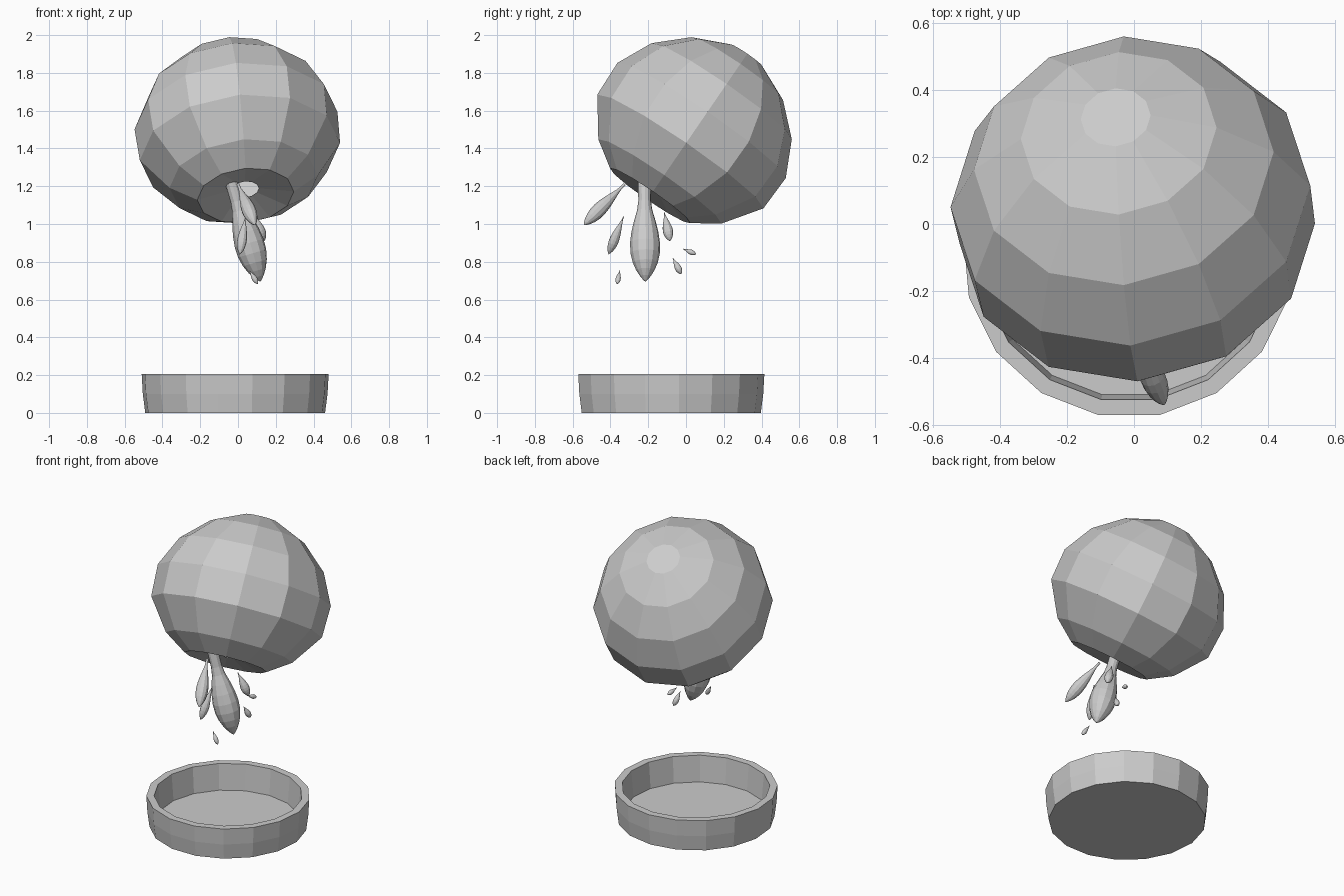
import bpy, bmesh
from math import sin, cos, pi, radians
from mathutils import Matrix, Vector

cube = bpy.data.objects.get("Cube")
if cube:
    bpy.data.objects.remove(cube, do_unlink=True)

grey = bpy.data.materials.new("plain_grey")
grey.use_nodes = True
grey.diffuse_color = (0.6, 0.6, 0.6, 1)
grey.node_tree.nodes["Principled BSDF"].inputs["Base Color"].default_value = (0.6, 0.6, 0.6, 1)


def lathe(name, profile, sides, matrix, phase=0.0, cap_start=True, smooth=False):
    """Turn (radius, height) points around z, close the ends, then place."""
    bm = bmesh.new()
    rings = []
    for r, z in profile:
        angles = [phase + 2 * pi * i / sides for i in range(sides)]
        rings.append([bm.verts.new((r * cos(a), r * sin(a), z)) for a in angles])
    for low, high in zip(rings, rings[1:]):
        for i in range(sides):
            j = (i + 1) % sides
            bm.faces.new((low[i], low[j], high[j], high[i]))
    if cap_start:
        bm.faces.new(rings[0][::-1])
    bm.faces.new(rings[-1])
    bm.transform(matrix)
    bmesh.ops.recalc_face_normals(bm, faces=bm.faces)
    for face in bm.faces:
        face.smooth = smooth
    mesh = bpy.data.meshes.new(name)
    bm.to_mesh(mesh)
    bm.free()
    mesh.materials.append(grey)
    obj = bpy.data.objects.new(name, mesh)
    bpy.context.collection.objects.link(obj)
    return obj


def drop(name, top, bottom, radius, stem=0.1, sides=12, steps=14):
    """Teardrop, thin at the top and round at the bottom."""
    top, bottom = Vector(top), Vector(bottom)
    axis = bottom - top
    profile = []
    for k in range(steps + 1):
        s = 0.5 - 0.5 * cos(pi * k / steps)
        r = max(sin(pi * s ** 1.6), 0) ** 0.75
        r = max(r, stem if s < 0.5 else 0.04)
        profile.append((radius * r, s * axis.length))
    turn = Vector((0, 0, 1)).rotation_difference(axis).to_matrix().to_4x4()
    lathe(name, profile, sides, Matrix.Translation(top) @ turn)


# Tilted round vessel: recessed spout hole, tapered underside, rounded body
tilt = Matrix.Rotation(radians(-34.4), 4, "X") @ Matrix.Rotation(radians(-6), 4, "Y")
vessel = [(0.075, 0.04), (0.257, 0), (0.395, 0.092), (0.533, 0.285), (0.54, 0.485),
          (0.45, 0.674), (0.294, 0.82), (0.105, 0.905)]
lathe("tilted_vessel", vessel, 12, Matrix.Translation((0.04, -0.19, 1.15)) @ tilt,
      cap_start=False)

# Shallow dish with a thick rim, standing on the ground
dish = [(0.478, 0), (0.491, 0.1), (0.497, 0.207), (0.45, 0.207), (0.435, 0.035)]
lathe("dish", dish, 17, Matrix.Translation((-0.015, -0.082, 0)), phase=pi / 2)

# Pouring liquid: one large drop and splashes around it
drop("main_drop", (-0.035, -0.22, 1.22), (0.118, -0.215, 0.697), 0.08, stem=0.42)
drop("front_splash", (0.0, -0.325, 1.21), (0.09, -0.54, 0.995), 0.038, stem=0.2)
drop("low_front_splash", (0.04, -0.33, 1.04), (0.01, -0.41, 0.84), 0.026)
drop("back_splash", (0.08, -0.115, 1.06), (0.14, -0.085, 0.91), 0.027)
drop("small_back_splash", (0.09, -0.07, 0.82), (0.11, -0.025, 0.735), 0.018)
drop("small_front_splash", (0.06, -0.35, 0.755), (0.105, -0.365, 0.682), 0.014)
drop("far_back_splash", (0.08, -0.015, 0.868), (0.1, 0.052, 0.84), 0.014)
